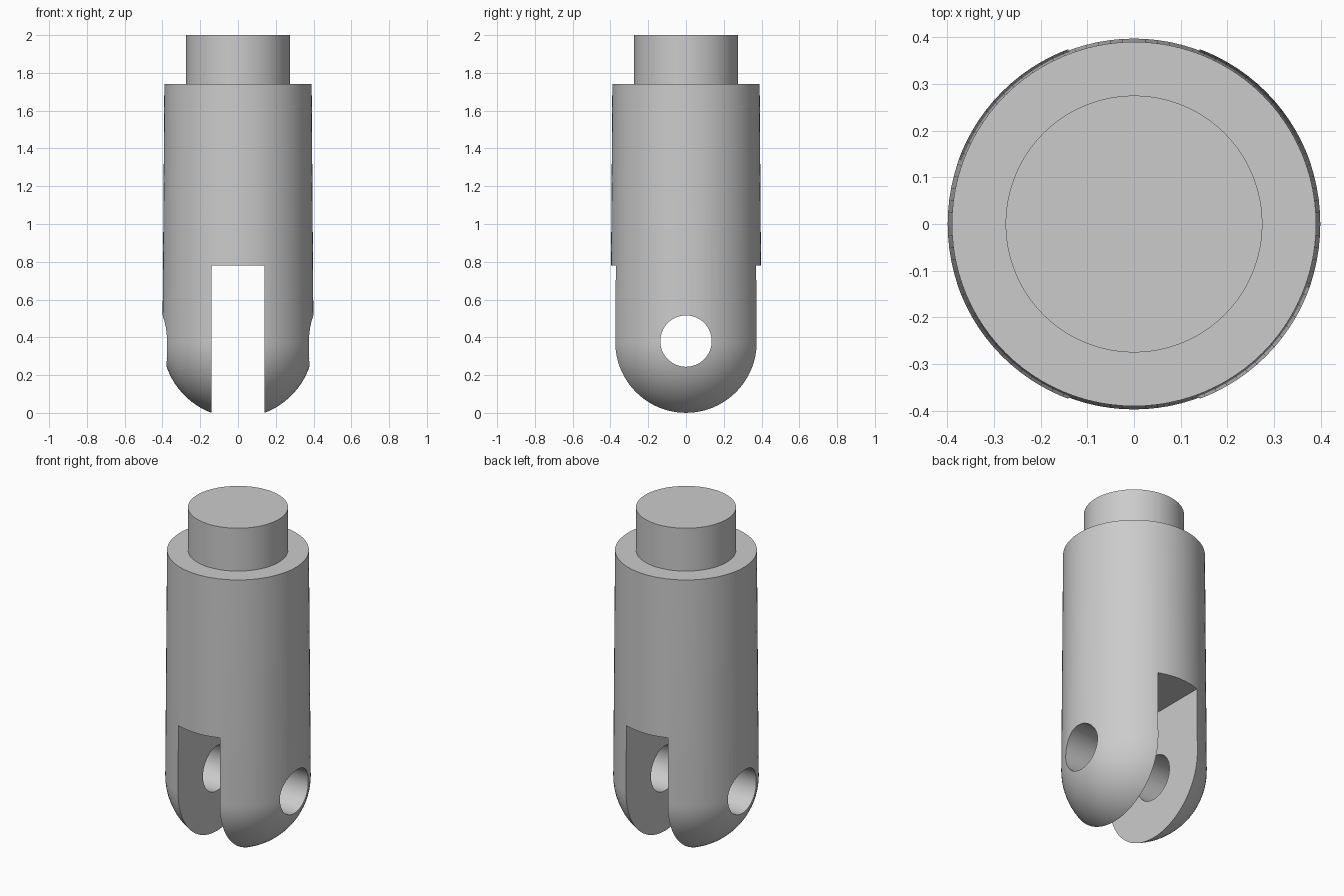
import bpy, bmesh, math
from mathutils import Matrix

cube = bpy.data.objects.get("Cube")
if cube:
    bpy.data.objects.remove(cube, do_unlink=True)

R = 0.4            # body radius
CENTRE = 0.375     # height of the rounded end and the pin hole
SHOULDER = 1.74

steel = bpy.data.materials.new("plain grey")
steel.use_nodes = True
grey = (0.6, 0.6, 0.6, 1)
steel.diffuse_color = grey
steel.node_tree.nodes["Principled BSDF"].inputs["Base Color"].default_value = grey


def new_object(name, bm):
    mesh = bpy.data.meshes.new(name)
    bmesh.ops.recalc_face_normals(bm, faces=bm.faces)
    bm.to_mesh(mesh)
    bm.free()
    obj = bpy.data.objects.new(name, mesh)
    mesh.materials.append(steel)
    bpy.context.collection.objects.link(obj)
    return obj


# Turned body: round end, slightly tapered shaft, shoulder and stud
arc = [math.radians(a * 90 / 24) for a in range(25)]
profile = [(R * math.sin(a), CENTRE - R * math.cos(a)) for a in arc]
profile += [(0.39, SHOULDER), (0.275, SHOULDER), (0.275, 2), (0, 2)]
bm = bmesh.new()
verts = [bm.verts.new((x, 0, z)) for x, z in profile]
edges = [bm.edges.new(pair) for pair in zip(verts, verts[1:])]
bmesh.ops.spin(bm, geom=verts + edges, axis=(0, 0, 1), cent=(0, 0, 0),
               steps=96, angle=math.tau, use_duplicate=False)
bmesh.ops.remove_doubles(bm, verts=bm.verts, dist=0.0001)
body = new_object("clevis_body", bm)

# Fork slot cutter, open at the bottom
bm = bmesh.new()
bmesh.ops.create_cube(bm, size=1, matrix=Matrix.Translation((0, 0, 0.28))
                      @ Matrix.Diagonal((0.28, 2, 1, 1)))
slot = new_object("slot_cutter", bm)

# Cross pin hole cutter
bm = bmesh.new()
bmesh.ops.create_cone(bm, cap_ends=True, segments=64, radius1=0.136, radius2=0.136,
                      depth=2, matrix=Matrix.Translation((0, 0, CENTRE + 0.005))
                      @ Matrix.Rotation(math.pi / 2, 4, "Y"))
hole = new_object("pin_hole_cutter", bm)

bpy.ops.object.select_all(action="DESELECT")
body.select_set(True)
bpy.context.view_layer.objects.active = body
for cutter in (slot, hole):
    cut = body.modifiers.new(cutter.name, "BOOLEAN")
    cut.operation = "DIFFERENCE"
    cut.solver = "EXACT"
    cut.object = cutter
    bpy.ops.object.modifier_apply(modifier=cut.name)
    bpy.data.objects.remove(cutter, do_unlink=True)

bpy.ops.object.shade_smooth_by_angle(angle=math.radians(30))
